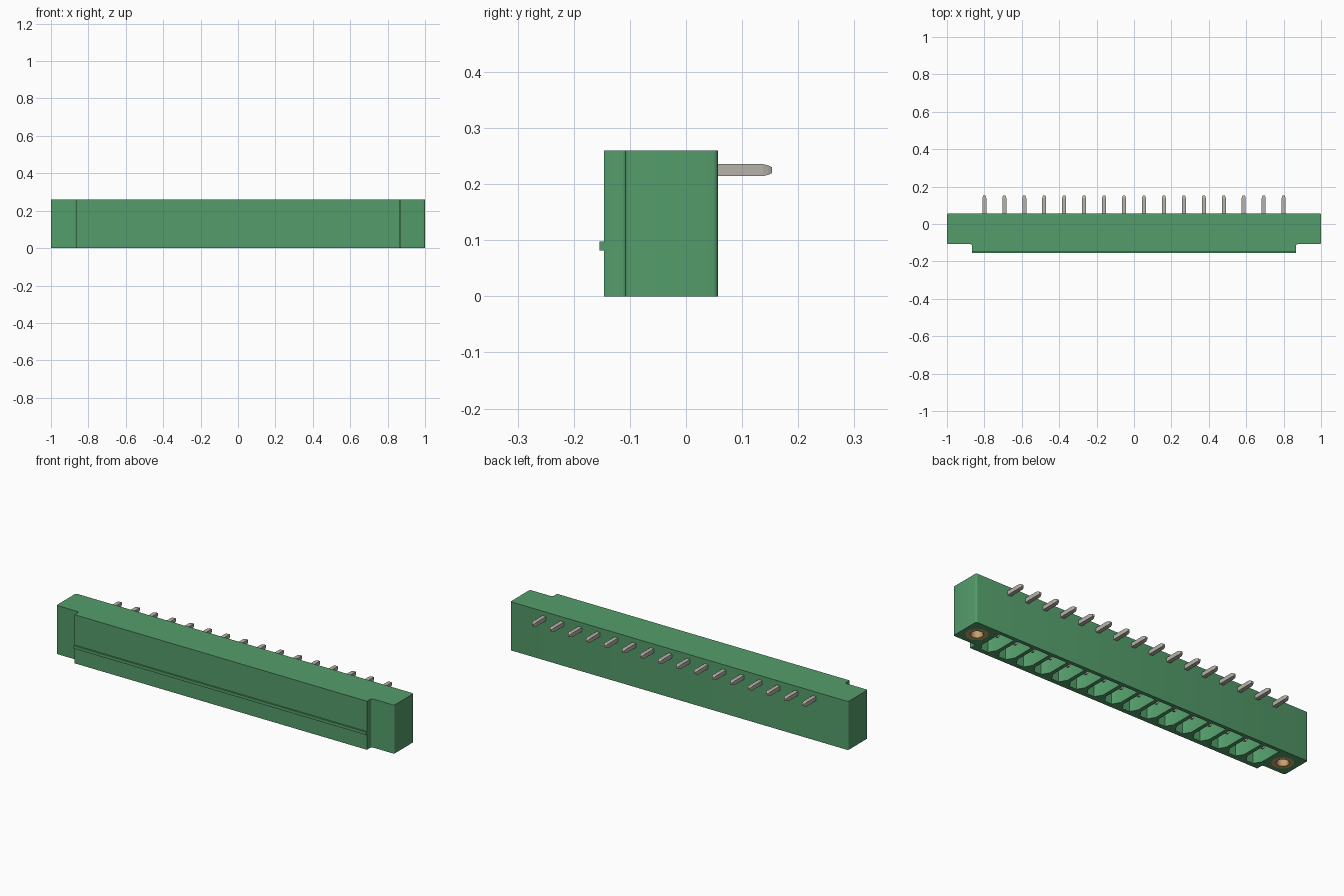
import bpy, bmesh, math
from mathutils import Matrix, Vector

old = bpy.data.objects.get("Cube")
if old:
    bpy.data.objects.remove(old, do_unlink=True)


def material(name, rgb, metallic=0.0):
    m = bpy.data.materials.new(name)
    m.use_nodes = True
    m.diffuse_color = (*rgb, 1)
    b = m.node_tree.nodes["Principled BSDF"]
    b.inputs["Base Color"].default_value = (*rgb, 1)
    b.inputs["Metallic"].default_value = metallic
    return m


GREEN = material("green plastic", (0.088, 0.335, 0.145))
TIN = material("tin pin", (0.47, 0.45, 0.40))
BRASS = material("brass", (0.58, 0.38, 0.16))

POLES = 16
PITCH = 1.6 / (POLES - 1)
TOP = 0.26
BUSH_X, BUSH_Y, BUSH_R, BUSH_DEPTH = 0.923, -0.03, 0.053, 0.16
POLE_X = [(i - (POLES - 1) / 2) * PITCH for i in range(POLES)]


def finish(name, bm, mat, smooth=False):
    bmesh.ops.recalc_face_normals(bm, faces=bm.faces[:])
    me = bpy.data.meshes.new(name)
    bm.to_mesh(me)
    bm.free()
    me.materials.append(mat)
    ob = bpy.data.objects.new(name, me)
    bpy.context.collection.objects.link(ob)
    if smooth:
        shade(ob)
    return ob


def shade(ob):
    bpy.ops.object.select_all(action='DESELECT')
    ob.select_set(True)
    bpy.context.view_layer.objects.active = ob
    bpy.ops.object.shade_smooth_by_angle(angle=math.radians(35))


def loft(bm, rings):
    """Skin a list of equal-sized point rings and cap both ends."""
    vs = [[bm.verts.new(p) for p in r] for r in rings]
    n = len(vs[0])
    for a, b in zip(vs, vs[1:]):
        for i in range(n):
            bm.faces.new((a[i], a[(i + 1) % n], b[(i + 1) % n], b[i]))
    bm.faces.new(vs[0][::-1])
    bm.faces.new(vs[-1])


def prism(bm, outline, z0, z1):
    loft(bm, [[(x, y, z) for x, y in outline] for z in (z0, z1)])


def circle(cx, cy, r, n=32):
    return [(cx + r * math.cos(2 * math.pi * i / n),
             cy + r * math.sin(2 * math.pi * i / n)) for i in range(n)]


# Housing: stepped outline with rounded upright edges
bm = bmesh.new()
prism(bm, [(-1, 0.057), (-1, -0.108), (-0.866, -0.108), (-0.866, -0.146),
           (0.866, -0.146), (0.866, -0.108), (1, -0.108), (1, 0.057)], 0, TOP)
upright = [e for e in bm.edges
           if abs(e.verts[0].co.z - e.verts[1].co.z) > 0.1
           and e.verts[0].co.y > -0.14]
bmesh.ops.bevel(bm, geom=upright, offset=0.009, segments=4, profile=0.5,
                affect='EDGES')
housing = finish("housing", bm, GREEN)

# Cutter: one socket per pole, narrowed at the front, plus bushing bores
bm = bmesh.new()
w = PITCH / 2 - 0.010
for x in POLE_X:
    prism(bm, [(x - w, 0.038), (x - w, -0.085), (x - w + 0.022, -0.122),
               (x + w - 0.022, -0.122), (x + w, -0.085), (x + w, 0.038)],
          -0.05, 0.195)
for s in (-1, 1):
    prism(bm, circle(s * BUSH_X, BUSH_Y, BUSH_R), -0.05, BUSH_DEPTH)
cutter = finish("socket_cutter", bm, GREEN)
cutter.hide_render = True

mod = housing.modifiers.new("sockets", 'BOOLEAN')
mod.operation = 'DIFFERENCE'
mod.solver = 'EXACT'
mod.object = cutter
deps = bpy.context.evaluated_depsgraph_get()
cut_mesh = bpy.data.meshes.new_from_object(housing.evaluated_get(deps))
housing.modifiers.clear()
housing.data = cut_mesh
housing.data.name = "housing"
bpy.data.objects.remove(cutter, do_unlink=True)
shade(housing)

# Latch rib along the front
bm = bmesh.new()
prism(bm, [(-0.866, -0.154), (0.866, -0.154), (0.866, -0.14), (-0.866, -0.14)],
      0.082, 0.098)
finish("latch_rib", bm, GREEN)


# Angled pins: contact leg inside the socket, solder leg out of the back
def bar(bm, start, end, half, tip):
    """Square bar from start to end with a tapered tip at the end."""
    start, end = Vector(start), Vector(end)
    d = (end - start).normalized()
    u = Vector((1, 0, 0))
    v = d.cross(u)
    rings = []
    for p, h in ((start, half), (end - d * tip, half),
                 (end - d * tip * 0.35, half * 0.75), (end, half * 0.5)):
        rings.append([p + u * a * h + v * b * h
                      for a, b in ((-1, -1), (1, -1), (1, 1), (-1, 1))])
    loft(bm, rings)


for i, x in enumerate(POLE_X):
    bm = bmesh.new()
    bar(bm, (x, -0.04, 0.225), (x, 0.153, 0.225), 0.0108, 0.016)
    bar(bm, (x, -0.03, 0.235), (x, -0.03, 0.03), 0.0108, 0.016)
    finish(f"pin_{i + 1}", bm, TIN)

# Threaded bushings: blind brass tubes in the flanges
for side, s in (("left", 1), ("right", -1)):
    bm = bmesh.new()
    loft(bm, [[(x, y, z) for x, y in circle(s * BUSH_X, BUSH_Y, r)]
              for r, z in ((BUSH_R, BUSH_DEPTH), (BUSH_R, 0),
                           (0.031, 0), (0.027, 0.006), (0.027, 0.13))])
    finish(f"bushing_{side}", bm, BRASS, smooth=True)
